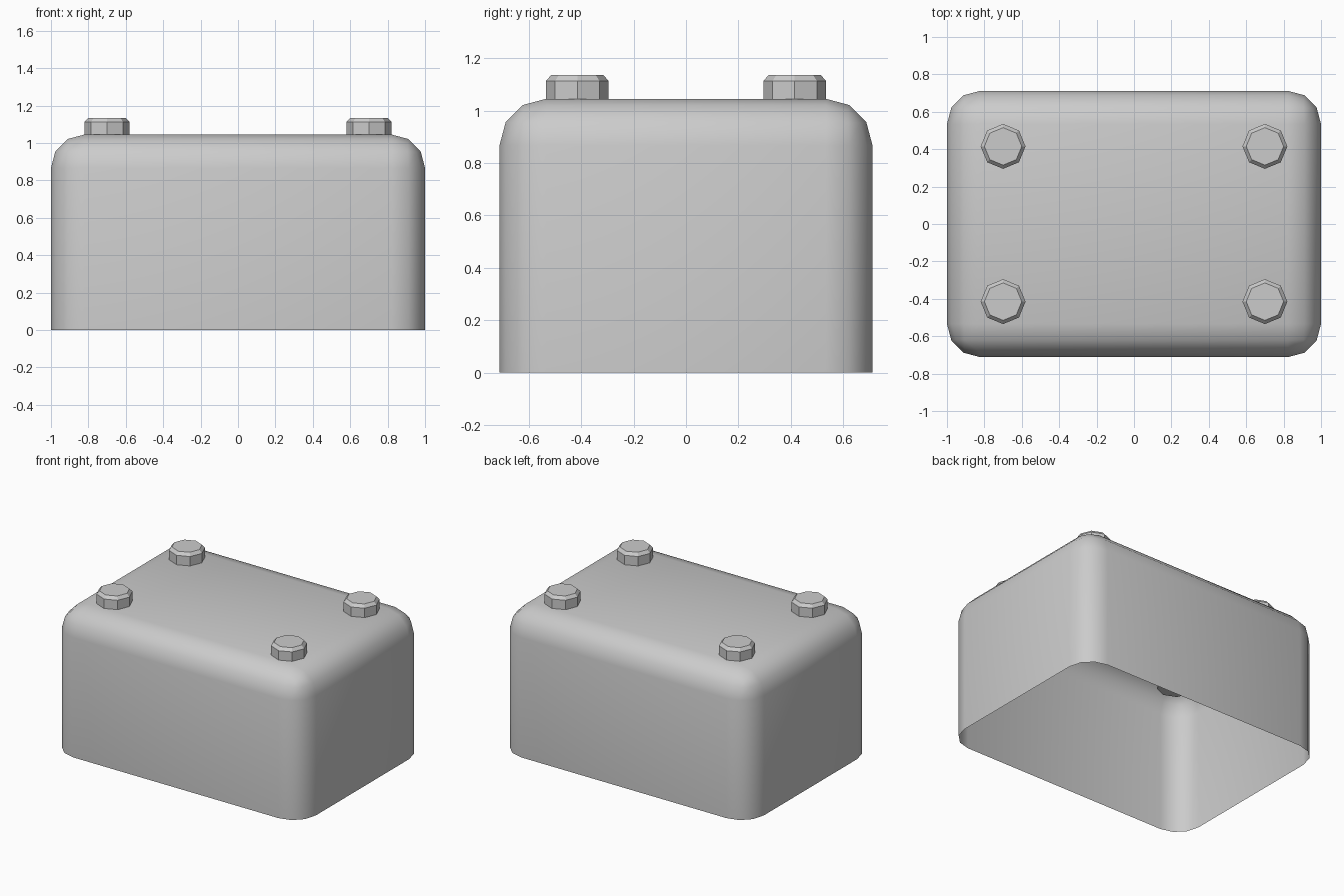
import bpy, bmesh
from mathutils import Matrix

if "Cube" in bpy.data.objects:
    bpy.data.objects.remove(bpy.data.objects["Cube"])


def finish(bm, name, smooth):
    bmesh.ops.recalc_face_normals(bm, faces=bm.faces[:])
    for f in bm.faces:
        f.smooth = smooth
    me = bpy.data.meshes.new(name)
    bm.to_mesh(me)
    bm.free()
    ob = bpy.data.objects.new(name, me)
    bpy.context.collection.objects.link(ob)
    return ob


# Rounded cover shell, open underneath
W, D, H, R = 2.0, 1.424, 1.045, 0.178
bm = bmesh.new()
bmesh.ops.create_cube(bm, size=1, matrix=Matrix.Translation((0, 0, H / 2)) @ Matrix.Diagonal((W, D, H, 1)))
edges = [e for e in bm.edges if any(v.co.z > 0.1 for v in e.verts)]
bmesh.ops.bevel(bm, geom=edges, offset=R, offset_type='OFFSET', segments=3, profile=0.5, affect='EDGES')
bottom = [f for f in bm.faces if all(v.co.z < 1e-4 for v in f.verts)]
bmesh.ops.delete(bm, geom=bottom, context='FACES')
finish(bm, "cover_shell", True)


# Eight-sided bolt with a chamfered head, passing through the shell
def bolt(name, x, y):
    bm = bmesh.new()
    rings = []
    for r, z in ((0.12, 0.89), (0.12, 1.113), (0.10, 1.135)):
        res = bmesh.ops.create_circle(bm, segments=8, radius=r, matrix=Matrix.Translation((x, y, z)))
        rings.append(res["verts"])
    for a, b in zip(rings, rings[1:]):
        for i in range(8):
            j = (i + 1) % 8
            bm.faces.new((a[i], a[j], b[j], b[i]))
    bm.faces.new(rings[0])
    bm.faces.new(rings[-1])
    finish(bm, name, False)


for sx, side in ((-1, "left"), (1, "right")):
    for sy, end in ((-1, "front"), (1, "back")):
        bolt(f"bolt_{end}_{side}", sx * 0.70, sy * 0.415)
